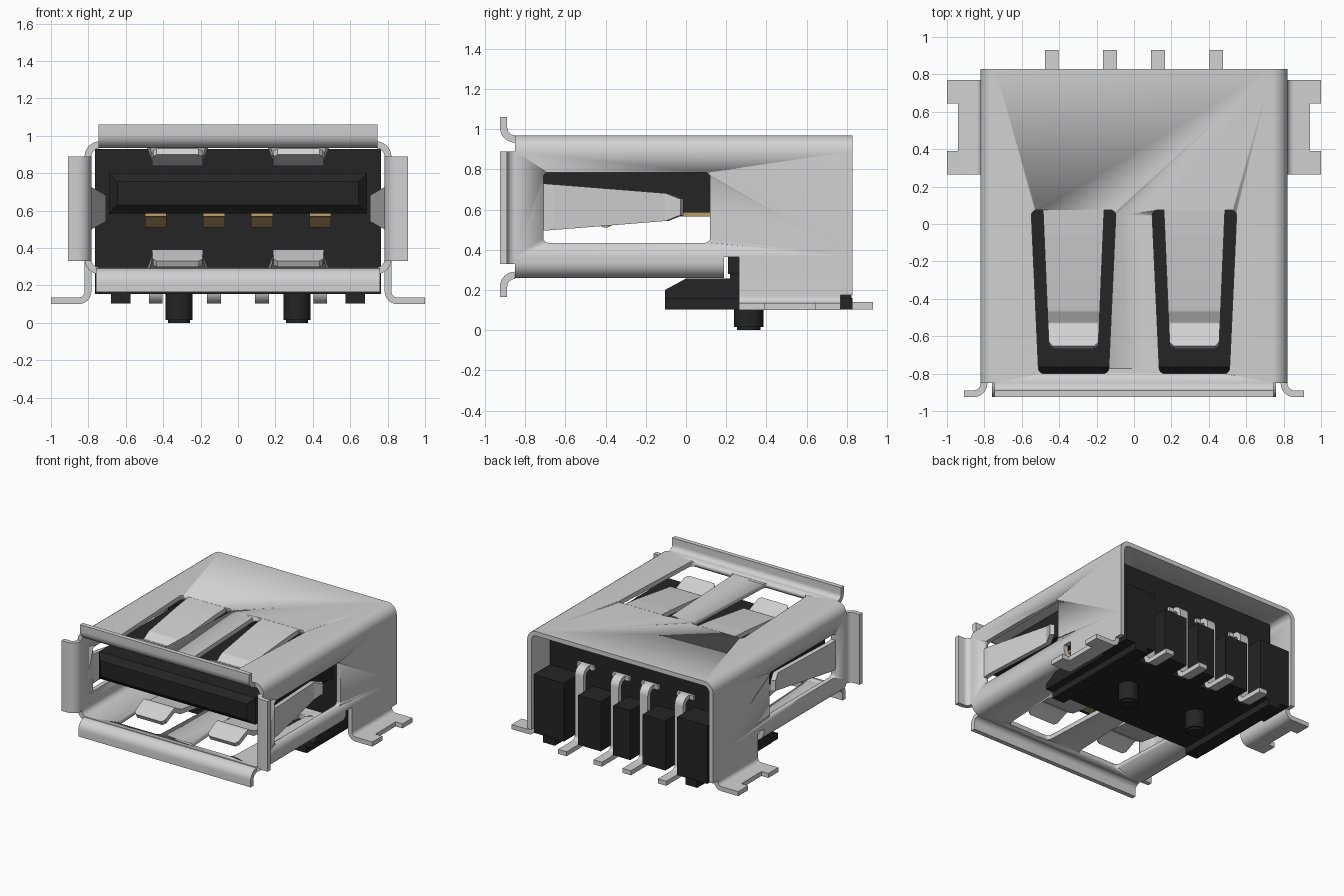
import bpy, bmesh, math
from mathutils import Vector

old = bpy.data.objects.get("Cube")
if old:
    bpy.data.objects.remove(old, do_unlink=True)


def material(name, rgb):
    m = bpy.data.materials.new(name)
    m.use_nodes = True
    m.diffuse_color = (*rgb, 1)
    m.node_tree.nodes["Principled BSDF"].inputs["Base Color"].default_value = (*rgb, 1)
    return m


STEEL = material("steel grey", (0.64, 0.64, 0.64))
BLACK = material("black plastic", (0.018, 0.018, 0.018))
GOLD = material("contact gold", (0.5, 0.34, 0.14))
T = 0.036  # sheet thickness


def place(axis, a, b, t):
    return {"x": (t, a, b), "y": (a, t, b), "z": (a, b, t)}[axis]


def finish(bm, name, mat):
    bmesh.ops.recalc_face_normals(bm, faces=bm.faces)
    me = bpy.data.meshes.new(name)
    bm.to_mesh(me)
    bm.free()
    ob = bpy.data.objects.new(name, me)
    bpy.context.collection.objects.link(ob)
    me.materials.append(mat)
    bpy.ops.object.select_all(action="DESELECT")
    ob.select_set(True)
    bpy.context.view_layer.objects.active = ob
    bpy.ops.object.shade_smooth_by_angle(angle=math.radians(30))
    return ob


def rounded(pts, r, closed=False, n=6):
    """Round the corners of a 2D polyline."""
    P = [Vector(p) for p in pts]
    out = []
    for i, p in enumerate(P):
        if not closed and i in (0, len(P) - 1):
            out.append(p)
            continue
        u = (P[i - 1] - p).normalized()
        v = (P[(i + 1) % len(P)] - p).normalized()
        half = u.angle(v) / 2
        d = r / math.tan(half)
        c = p + (u + v).normalized() * (r / math.sin(half))
        s, e = p + u * d - c, p + v * d - c
        out += [c + s.lerp(e, k / n).normalized() * r for k in range(n + 1)]
    return out


def strip(name, path, axis, span, mat=STEEL, thick=T):
    """Bent sheet: a 2D centre line with thickness, spread along an axis."""
    P = [Vector(p) for p in path]
    bm = bmesh.new()
    rings = []
    for i, p in enumerate(P):
        d1 = (p - P[i - 1]).normalized() if i else None
        d2 = (P[i + 1] - p).normalized() if i < len(P) - 1 else d1
        d1 = d1 or d2
        d = (d1 + d2).normalized()
        off = Vector((-d.y, d.x)) * (thick / 2 / max(0.5, d.dot(d2)))
        lo, hi = span(p) if callable(span) else span
        rings.append([bm.verts.new(place(axis, *q, t))
                      for q, t in ((p + off, lo), (p + off, hi), (p - off, hi), (p - off, lo))])
    for a, b in zip(rings, rings[1:]):
        for k in range(4):
            j = (k + 1) % 4
            bm.faces.new((a[k], a[j], b[j], b[k]))
    bm.faces.new(rings[0])
    bm.faces.new(rings[-1])
    return finish(bm, name, mat)


def prism(name, poly, axis, lo, hi, mat=BLACK):
    bm = bmesh.new()
    f = bm.faces.new([bm.verts.new(place(axis, p[0], p[1], lo)) for p in poly])
    g = bmesh.ops.extrude_face_region(bm, geom=[f])["geom"]
    move = Vector(place(axis, 0, 0, hi - lo))
    bmesh.ops.translate(bm, vec=move, verts=[v for v in g if isinstance(v, bmesh.types.BMVert)])
    return finish(bm, name, mat)


def box(name, x, y, z, mat=BLACK):
    return prism(name, [(x[0], y[0]), (x[1], y[0]), (x[1], y[1]), (x[0], y[1])], "z", *z, mat)


def cut(ob, cutters):
    bpy.context.view_layer.objects.active = ob
    for c in cutters:
        c.hide_render = True
        m = ob.modifiers.new("cut", "BOOLEAN")
        m.operation, m.object, m.solver = "DIFFERENCE", c, "EXACT"
        bpy.ops.object.modifier_apply(modifier=m.name)


# Metal shell: roof with walls, floor channel
W, TOP, BOT, MID = 0.802, 0.952, 0.278, 0.365
upper = strip("shell_upper", rounded([(-W, MID), (-W, TOP), (W, TOP), (W, MID)], 0.062),
              "y", (-0.85, 0.83))
lower = strip("shell_floor", rounded([(-W, MID), (-W, BOT), (W, BOT), (W, MID)], 0.062),
              "y", (-0.85, 0.19))

# Spring windows
TX = 0.323
tall = [prism("window_cutter",
              rounded([(c - 0.227, 0.075), (c + 0.227, 0.075), (c + 0.187, -0.8), (c - 0.187, -0.8)],
                      0.03, True), "z", 0.05, 1.2) for c in (-TX, TX)]
side = prism("side_window_cutter",
             rounded([(-0.71, 0.435), (0.12, 0.435), (0.12, 0.785), (-0.71, 0.785)], 0.025, True),
             "x", -1.2, 1.2)
cut(upper, tall + [side])
cut(lower, tall)
for c in tall + [side]:
    bpy.data.objects.remove(c, do_unlink=True)


# Spring tongues
def tall_span(c):
    def span(p):
        h = 0.132 + 0.03 * (p.x + 0.65) / 0.7
        if p.x < -0.64:
            h -= 0.02
        return c - h, c + h
    return span


def side_span(p):
    k = (p.y + 0.71) / 0.69
    e = 0.02 if p.y > -0.03 else 0
    return 0.495 + 0.055 * k + e, 0.73 - 0.055 * k - e


spring = rounded([(0.075, TOP), (-0.05, 0.942), (-0.46, 0.892), (-0.53, 0.852), (-0.64, 0.905)], 0.03)
spring.append(Vector((-0.66, 0.915)))
for c, tag in ((TX, "left"), (-TX, "right")):
    strip("top_spring_" + tag, spring, "x", tall_span(c))
    strip("bottom_spring_" + tag, [(p.x, TOP + BOT - p.y) for p in spring], "x", tall_span(c))

# Front flares
flare = rounded([(-0.85, TOP), (-0.908, TOP), (-0.908, 1.06)], 0.056)
strip("top_flare", flare, "x", (-0.745, 0.745))
strip("bottom_flare", [(p.x, TOP + BOT - p.y - 0.005) for p in flare], "x", (-0.76, 0.76))

# Parts on both sides
for s, tag in ((1, "left"), (-1, "right")):
    strip("side_flare_" + tag,
          [(s * (p.y + W - TOP), p.x) for p in flare], "z", (0.33, 0.89))
    tongue = rounded([(W, -0.71), (W, -0.66), (0.722, -0.1), (0.75, -0.03)], 0.03)
    tongue.append(Vector((0.755, -0.02)))
    strip("side_spring_" + tag, [(s * p.x, p.y) for p in tongue], "z", side_span)
    leg = rounded([(W, MID), (W, 0.118), (1.0, 0.118)], 0.05)
    foot = strip("mounting_foot_" + tag, [(s * p.x, p.y) for p in leg], "y", (0.265, 0.77))
    notch = box("notch_cutter", sorted((s * 0.94, s * 1.1)), (0.39, 0.645), (0, 0.3))
    cut(foot, [notch])
    bpy.data.objects.remove(notch, do_unlink=True)
    strip("rear_wall_" + tag, [(s * W, MID), (s * W, 0.175)], "y", (0.77, 0.83))
    # Base rails and locating pegs
    box("base_rail_" + tag, sorted((s * 0.575, s * 0.68)), (-0.105, 0.83), (0.103, 0.16))
    box("rear_corner_block_" + tag, sorted((s * 0.5, s * 0.765)), (0.55, 0.825), (0.155, 0.62))
    bm = bmesh.new()
    bmesh.ops.create_cone(bm, cap_ends=True, segments=32, radius1=0.073, radius2=0.073, depth=0.2)
    rim = [e for e in bm.edges if all(v.co.z < 0 for v in e.verts)]
    bmesh.ops.bevel(bm, geom=rim, offset=0.015, segments=2, affect="EDGES")
    bmesh.ops.translate(bm, vec=(s * 0.315, 0.312, 0.1), verts=bm.verts)
    finish(bm, "locating_peg_" + tag, BLACK)

# Plastic housing
box("housing_core", (-0.765, 0.765), (0.21, 0.62), (0.28, 0.93))
prism("housing_base", [(-0.105, 0.155), (-0.105, 0.2), (0, 0.257), (0.22, 0.257), (0.22, 0.35),
                       (0.64, 0.35), (0.64, 0.155)], "x", -0.74, 0.74)
for i, (a, b) in enumerate(((-0.385, -0.185), (-0.075, 0.075), (0.185, 0.385))):
    box("rear_rib_%d" % i, (a, b), (0.6, 0.81), (0.155, 0.55))

# Contact tongue with a chamfered nose
bm = bmesh.new()
bmesh.ops.create_cube(bm, size=1)
for v in bm.verts:
    v.co = (v.co.x * 1.38, v.co.y * 1.04 - 0.29, v.co.z * 0.215 + 0.6925)
nose = [e for e in bm.edges if all(v.co.y < -0.5 for v in e.verts)]
bmesh.ops.bevel(bm, geom=nose, offset=0.045, segments=1, affect="EDGES")
finish(bm, "contact_tongue", BLACK)

# Contacts and solder pins
for i, x in enumerate((-0.44, -0.128, 0.128, 0.44)):
    strip("contact_%d" % i,
          rounded([(-0.72, 0.578), (-0.5, 0.572), (-0.4, 0.515), (-0.3, 0.572), (0.2, 0.578)], 0.04),
          "x", (x - 0.058, x + 0.058), GOLD, 0.02)
    strip("solder_pin_%d" % i,
          rounded([(0.58, 0.7), (0.7, 0.7), (0.7, 0.122), (0.93, 0.122)], 0.05),
          "x", (x - 0.037, x + 0.037))
    box("pin_shoulder_%d" % i, (x - 0.075, x + 0.075), (0.6, 0.64), (0.683, 0.717), STEEL)
